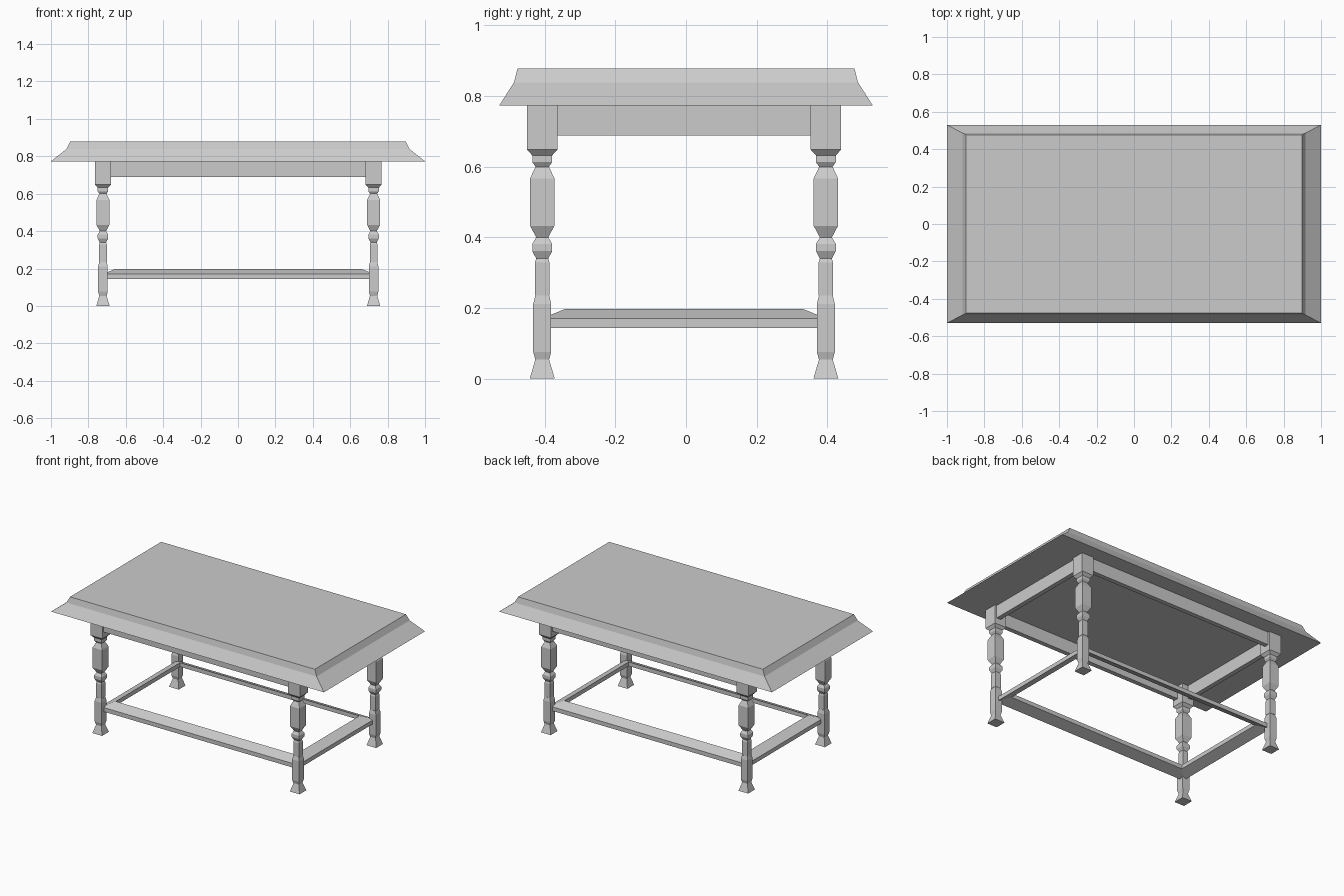
import bpy, bmesh

if "Cube" in bpy.data.objects:
    bpy.data.objects.remove(bpy.data.objects["Cube"])

LEG_X, LEG_Y = 0.7235, 0.4015      # leg spacing
CX, CY = 0.0015, -0.0055           # centre of the base


def loft(name, sections, centre=(0, 0), ring=False):
    """Skin a stack of rectangles (half x, half y, z); ring joins last to first."""
    bm = bmesh.new()
    loops = [[bm.verts.new((centre[0] + sx * hx, centre[1] + sy * hy, z))
              for sx, sy in ((-1, -1), (1, -1), (1, 1), (-1, 1))]
             for hx, hy, z in sections]
    pairs = list(zip(loops, loops[1:]))
    if ring:
        pairs.append((loops[-1], loops[0]))
    else:
        bm.faces.new(loops[0][::-1])
        bm.faces.new(loops[-1])
    for a, b in pairs:
        for i in range(4):
            j = (i + 1) % 4
            bm.faces.new((a[i], a[j], b[j], b[i]))
    bmesh.ops.recalc_face_normals(bm, faces=bm.faces)
    mesh = bpy.data.meshes.new(name)
    bm.to_mesh(mesh)
    bm.free()
    obj = bpy.data.objects.new(name, mesh)
    bpy.context.collection.objects.link(obj)
    return obj


# Table top with a two-step bevelled edge
loft("table_top", [(1.0, 0.529, 0.773), (0.917, 0.487, 0.839), (0.897, 0.477, 0.878)])

# Square turned legs: (half width, height)
profile = [(0.0355, 0), (0.0195, 0.054), (0.0255, 0.076), (0.0255, 0.212),
           (0.0195, 0.235), (0.0205, 0.236), (0.0205, 0.329), (0.017, 0.34),
           (0.028, 0.361), (0.028, 0.382), (0.017, 0.40), (0.0345, 0.433),
           (0.0345, 0.567), (0.019, 0.60), (0.028, 0.613), (0.028, 0.632),
           (0.0435, 0.649), (0.0435, 0.773)]
for side, sx in (("left", -1), ("right", 1)):
    for end, sy in (("front", -1), ("back", 1)):
        loft(f"{end}_{side}_leg", [(h, h, z) for h, z in profile],
             (CX + sx * LEG_X, CY + sy * LEG_Y))


def frame(name, section):
    """Mitred rectangular frame; section is (offset from leg centre line, z)."""
    loft(name, [(LEG_X + d, LEG_Y + d, z) for d, z in section], (CX, CY), ring=True)


# Apron under the top
frame("apron", [(0.03, 0.688), (0.03, 0.773), (0.0, 0.773), (0.0, 0.688)])

# Tilted stretcher boards joining the legs
frame("stretchers", [(0.0, 0.144), (0.0, 0.171), (-0.066, 0.198), (-0.066, 0.171)])
